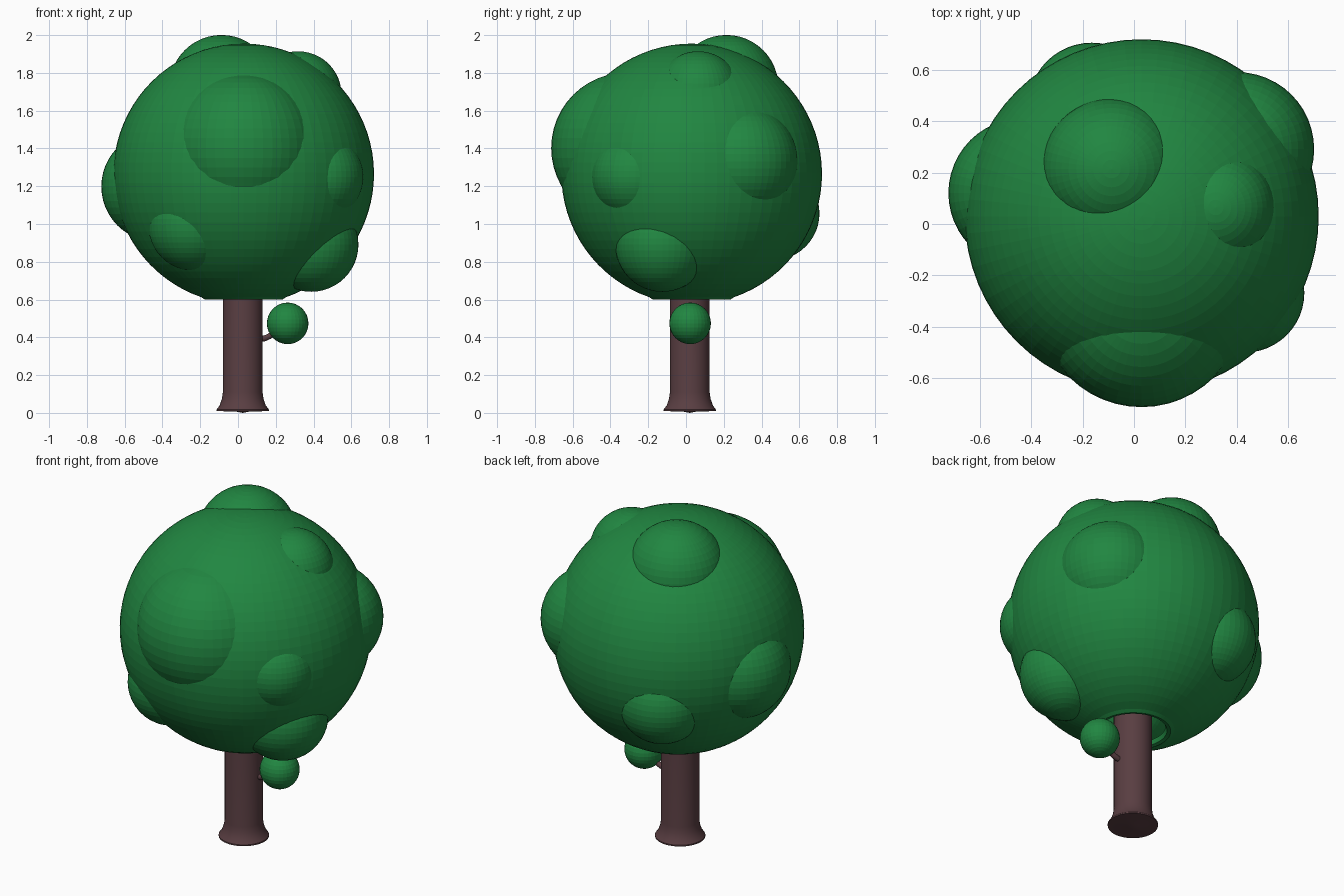
import bpy, bmesh, math
from mathutils import Vector

if "Cube" in bpy.data.objects:
    bpy.data.objects.remove(bpy.data.objects["Cube"])

C = Vector((0.03, 0.03, 1.265))   # crown centre
R = 0.69                          # crown radius


def material(name, color):
    m = bpy.data.materials.new(name)
    m.diffuse_color = (*color, 1)
    m.use_nodes = True
    m.node_tree.nodes["Principled BSDF"].inputs["Base Color"].default_value = m.diffuse_color
    return m


GREEN = material("leaf_green", (0.015, 0.24, 0.053))
BROWN = material("bark_brown", (0.10, 0.048, 0.054))


def lathe(name, profile, centre, steps, mat):
    """Spin an (r, z) profile around a vertical axis."""
    bm = bmesh.new()
    vs = [bm.verts.new((r, 0, z)) for r, z in profile]
    es = [bm.edges.new(p) for p in zip(vs, vs[1:])]
    bmesh.ops.spin(bm, geom=vs + es, axis=(0, 0, 1), cent=(0, 0, 0),
                   angle=math.tau, steps=steps)
    bmesh.ops.remove_doubles(bm, verts=bm.verts, dist=1e-4)
    bmesh.ops.recalc_face_normals(bm, faces=bm.faces)
    me = bpy.data.meshes.new(name)
    bm.to_mesh(me)
    bm.free()
    ob = bpy.data.objects.new(name, me)
    ob.location = (centre[0], centre[1], 0)
    bpy.context.collection.objects.link(ob)
    me.materials.append(mat)
    return ob


def ball(name, centre, radius, seg=48):
    bpy.ops.mesh.primitive_uv_sphere_add(segments=seg, ring_count=seg // 2,
                                         radius=radius, location=centre)
    ob = bpy.context.object
    ob.name = name
    ob.data.materials.append(GREEN)
    return ob


def smooth(ob):
    bpy.ops.object.select_all(action='DESELECT')
    ob.select_set(True)
    bpy.context.view_layer.objects.active = ob
    bpy.ops.object.shade_smooth_by_angle(angle=math.radians(35))


# Crown: faceted sphere, open underneath with a rim tucked in round the trunk
a0 = math.asin(0.225 / R)
n = 36
crown = []
for i in range(n + 1):
    a = (math.pi - a0) * i / n
    crown.append((R * math.sin(a), C.z + R * math.cos(a)))
crown += [(0.205, 0.60), (0.185, 0.605), (0.175, 0.63)]
lathe("crown", crown, C, 64, GREEN)

# Leaf clumps: direction from the crown centre, distance, radius
clumps = {
    "front": ((0.0, -0.93, 0.37), 0.37, 0.40),
    "top": ((-0.23, 0.36, 0.90), 0.51, 0.275),
    "top_right": ((0.564, 0.067, 0.82), 0.51, 0.23),
    "back_right": ((0.81, 0.57, 0.146), 0.46, 0.30),
    "right": ((0.80, -0.595, -0.03), 0.50, 0.233),
    "low_right": ((0.66, -0.286, -0.69), 0.54, 0.25),
    "low_front_left": ((-0.525, -0.657, -0.54), 0.50, 0.243),
    "left": ((-0.97, 0.19, -0.14), 0.475, 0.292),
    "back": ((-0.378, 0.832, -0.405), 0.515, 0.248),
}
for key, (d, t, r) in clumps.items():
    ball("leaf_clump_" + key, C + Vector(d).normalized() * t, r)

# Trunk with flared foot
trunk = lathe("trunk", [(0, 0.0), (0.03, 0.006), (0.138, 0.01), (0.138, 0.018),
                        (0.122, 0.04), (0.11, 0.075), (0.105, 0.11),
                        (0.105, 0.9), (0, 0.9)], (0.025, 0.02), 40, BROWN)
smooth(trunk)

# Small side twig
cu = bpy.data.curves.new("twig", 'CURVE')
cu.dimensions = '3D'
cu.bevel_depth = 0.016
cu.bevel_resolution = 3
cu.use_fill_caps = True
sp = cu.splines.new('POLY')
pts = [(0.11, 0.393), (0.14, 0.394), (0.165, 0.405), (0.20, 0.43), (0.25, 0.465)]
sp.points.add(len(pts) - 1)
for p, (x, z) in zip(sp.points, pts):
    p.co = (x, 0.02, z, 1)
cu.materials.append(BROWN)
bpy.context.collection.objects.link(bpy.data.objects.new("twig", cu))

# Leaf ball on the twig
ball("twig_leaf_ball", (0.263, 0.022, 0.474), 0.11, 32)
